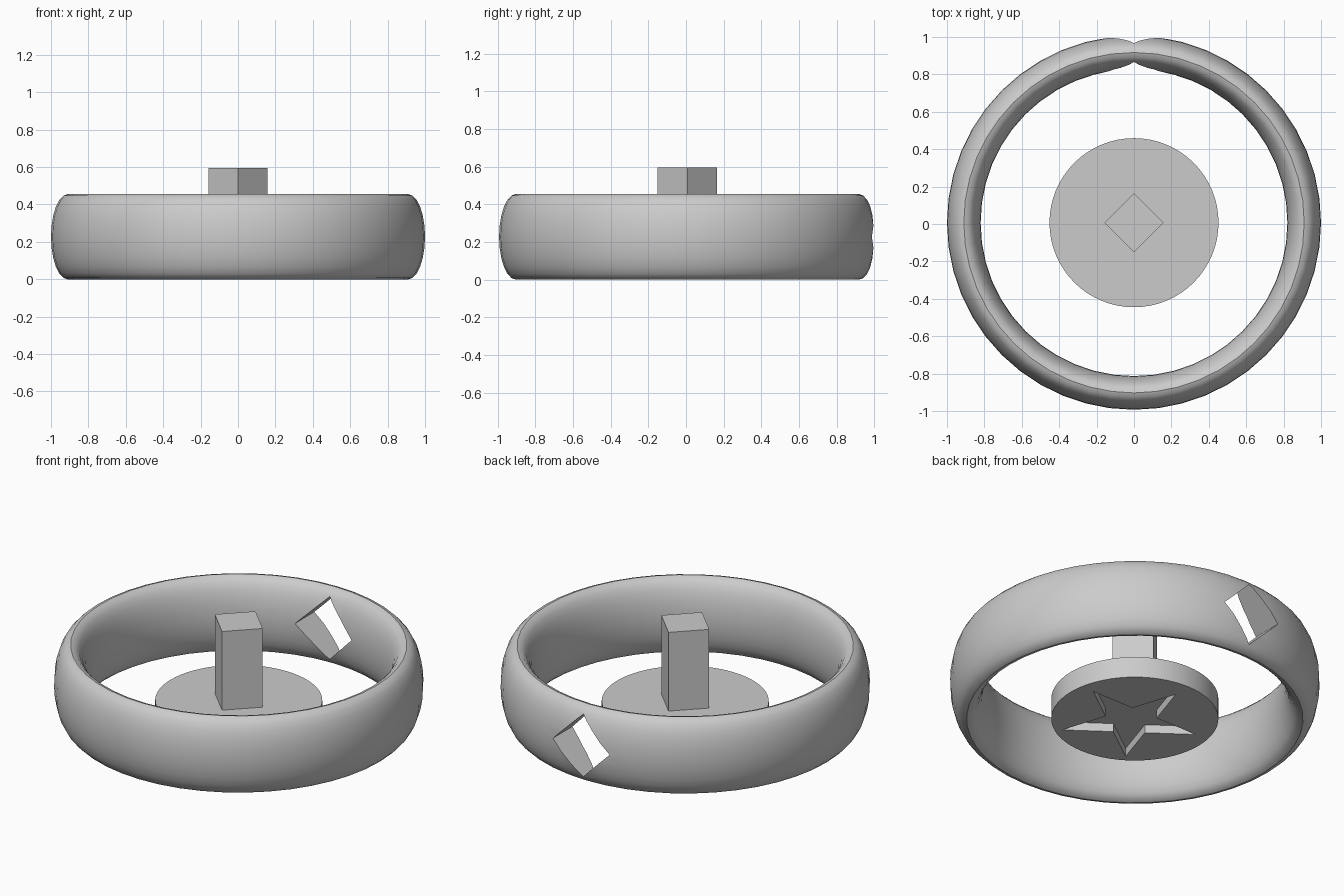
import bpy, bmesh
from math import pi, sin, cos, sqrt

old = bpy.data.objects.get("Cube")
if old:
    bpy.data.objects.remove(old, do_unlink=True)

SHIFT = 0.007          # centres the notched ring on y
RING_H = 0.455
DISC_TOP = 0.125

grey = bpy.data.materials.new("plain_grey")
grey.use_nodes = True
grey.diffuse_color = (0.6, 0.6, 0.6, 1)
grey.node_tree.nodes["Principled BSDF"].inputs["Base Color"].default_value = (0.6, 0.6, 0.6, 1)


def prism(name, points, z0, z1):
    """Extrude a closed outline from z0 up to z1."""
    bm = bmesh.new()
    face = bm.faces.new([bm.verts.new((x, y, z0)) for x, y in points])
    geom = bmesh.ops.extrude_face_region(bm, geom=[face])["geom"]
    verts = [g for g in geom if isinstance(g, bmesh.types.BMVert)]
    bmesh.ops.translate(bm, verts=verts, vec=(0, 0, z1 - z0))
    bmesh.ops.recalc_face_normals(bm, faces=bm.faces)
    mesh = bpy.data.meshes.new(name)
    bm.to_mesh(mesh)
    bm.free()
    obj = bpy.data.objects.new(name, mesh)
    obj.location.y = SHIFT
    bpy.context.collection.objects.link(obj)
    mesh.materials.append(grey)
    return obj


def polar(n, radius, inner=None):
    """Regular polygon, or a star when an inner radius alternates."""
    return [((inner if inner and i % 2 else radius) * cos(pi / 2 + 2 * pi * i / n),
             (inner if inner and i % 2 else radius) * sin(pi / 2 + 2 * pi * i / n))
            for i in range(n)]


def activate(obj):
    bpy.ops.object.select_all(action='DESELECT')
    obj.select_set(True)
    bpy.context.view_layer.objects.active = obj


def cut(target, cutter):
    cutter.hide_render = True
    bpy.context.view_layer.update()
    mod = target.modifiers.new("cut", 'BOOLEAN')
    mod.operation = 'DIFFERENCE'
    mod.solver = 'EXACT'
    mod.object = cutter
    activate(target)
    bpy.ops.object.modifier_apply(modifier=mod.name)
    bpy.data.objects.remove(cutter, do_unlink=True)


# Ring: torus stretched upwards
bpy.ops.mesh.primitive_torus_add(major_segments=48, minor_segments=24,
                                 major_radius=0.91, minor_radius=0.09)
ring = bpy.context.object
ring.name = "ring"
ring.scale.z = RING_H / 0.18
ring.location = (0, SHIFT, RING_H / 2)
bpy.ops.object.transform_apply(location=False, rotation=False, scale=True)
ring.data.materials.append(grey)

# Diamond-shaped hole through the back of the ring
hole = prism("hole_cutter", polar(4, 0.187), -0.3, 0.3)
hole.rotation_euler.x = pi / 2
hole.location = (0, 0.91 + SHIFT, RING_H / 2)
cut(ring, hole)

# Base disc with a star recess underneath
disc = prism("base_disc", polar(64, 0.452), 0, DISC_TOP)
star_r = 0.38
star = prism("star_cutter", polar(10, star_r, star_r * 0.382), -0.1, 0.05)
star.location.y = SHIFT - 0.036
cut(disc, star)

# Square peg turned by an eighth
prism("peg", polar(4, 0.158), DISC_TOP, 0.595)

for obj in (ring, disc):
    activate(obj)
    bpy.ops.object.shade_smooth_by_angle(angle=pi / 6)
